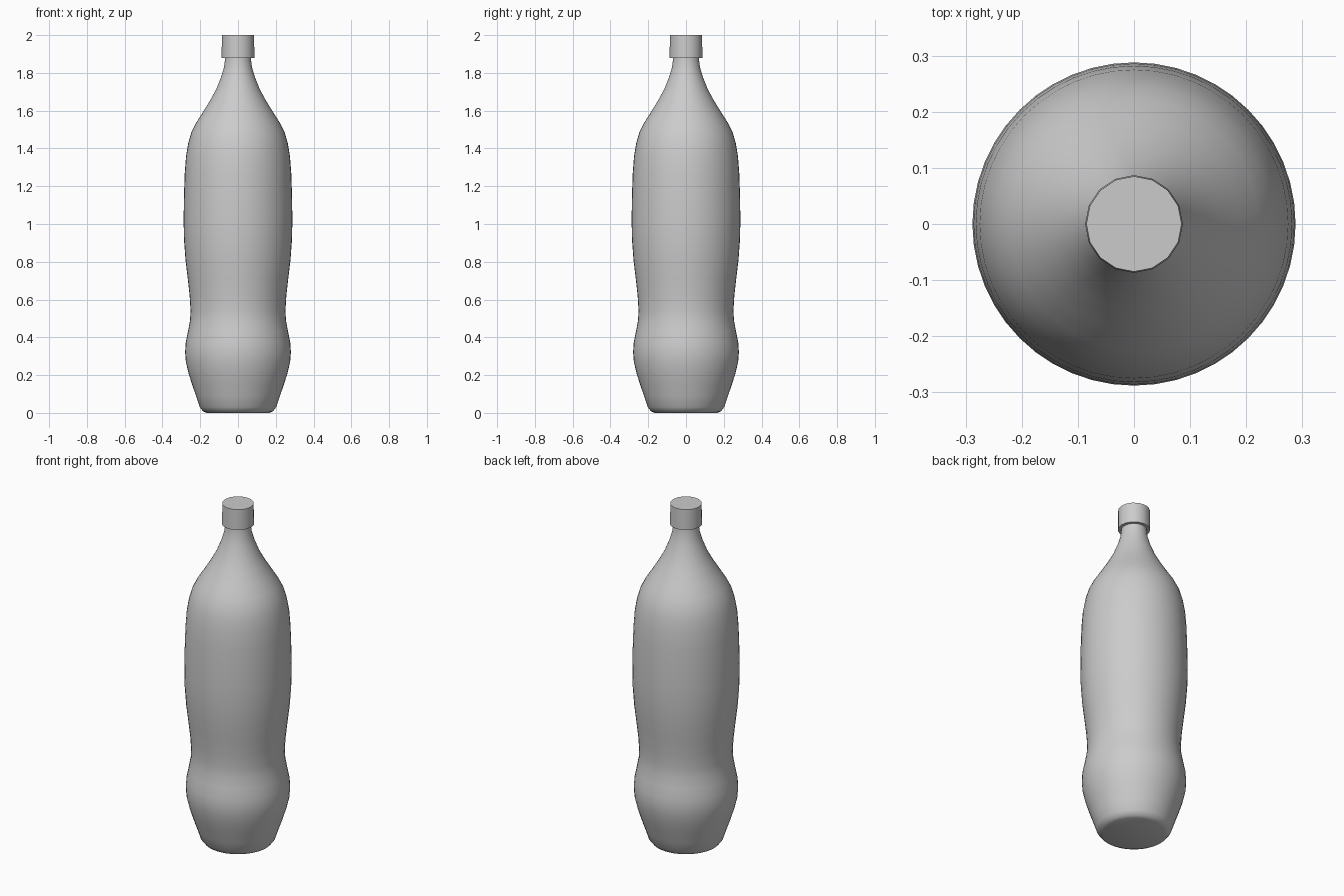
import bpy, bmesh, math

if "Cube" in bpy.data.objects:
    bpy.data.objects.remove(bpy.data.objects["Cube"])


def material(name, rgb):
    m = bpy.data.materials.new(name)
    m.diffuse_color = (*rgb, 1)
    m.use_nodes = True
    m.node_tree.nodes["Principled BSDF"].inputs["Base Color"].default_value = m.diffuse_color
    return m


def lathe(name, profile, sides, mat, angle):
    """Revolve (radius, height) points about z and cap both ends."""
    bm = bmesh.new()
    rings = []
    for r, z in profile:
        rings.append([bm.verts.new((r * math.cos(2 * math.pi * i / sides),
                                    r * math.sin(2 * math.pi * i / sides), z))
                      for i in range(sides)])
    for a, b in zip(rings, rings[1:]):
        for i in range(sides):
            j = (i + 1) % sides
            bm.faces.new((a[i], a[j], b[j], b[i]))
    bm.faces.new(rings[0][::-1])
    bm.faces.new(rings[-1])
    bmesh.ops.recalc_face_normals(bm, faces=bm.faces)
    me = bpy.data.meshes.new(name)
    bm.to_mesh(me)
    bm.free()
    me.materials.append(mat)
    ob = bpy.data.objects.new(name, me)
    bpy.context.collection.objects.link(ob)
    bpy.ops.object.select_all(action='DESELECT')
    ob.select_set(True)
    bpy.context.view_layer.objects.active = ob
    bpy.ops.object.shade_smooth_by_angle(angle=math.radians(angle))
    return ob


grey = material("light_grey", (0.6, 0.6, 0.6))

# Waisted bottle body, shoulder and neck
lathe("bottle_body", [
    (0.165, 0.0), (0.185, 0.008), (0.202, 0.03), (0.222, 0.09), (0.243, 0.15),
    (0.262, 0.21), (0.276, 0.27), (0.280, 0.32), (0.277, 0.37), (0.265, 0.43),
    (0.254, 0.49), (0.251, 0.54), (0.256, 0.62), (0.266, 0.71), (0.278, 0.81),
    (0.286, 0.92), (0.288, 1.02), (0.286, 1.15), (0.282, 1.27), (0.275, 1.36),
    (0.263, 1.43), (0.247, 1.485), (0.222, 1.535), (0.187, 1.59), (0.150, 1.65),
    (0.117, 1.71), (0.089, 1.78), (0.074, 1.83), (0.069, 1.87), (0.067, 1.90),
], 48, grey, 50)

# Screw cap, slightly tapered
lathe("bottle_cap", [(0.087, 1.88), (0.086, 1.94), (0.085, 2.0)], 16, grey, 40)
